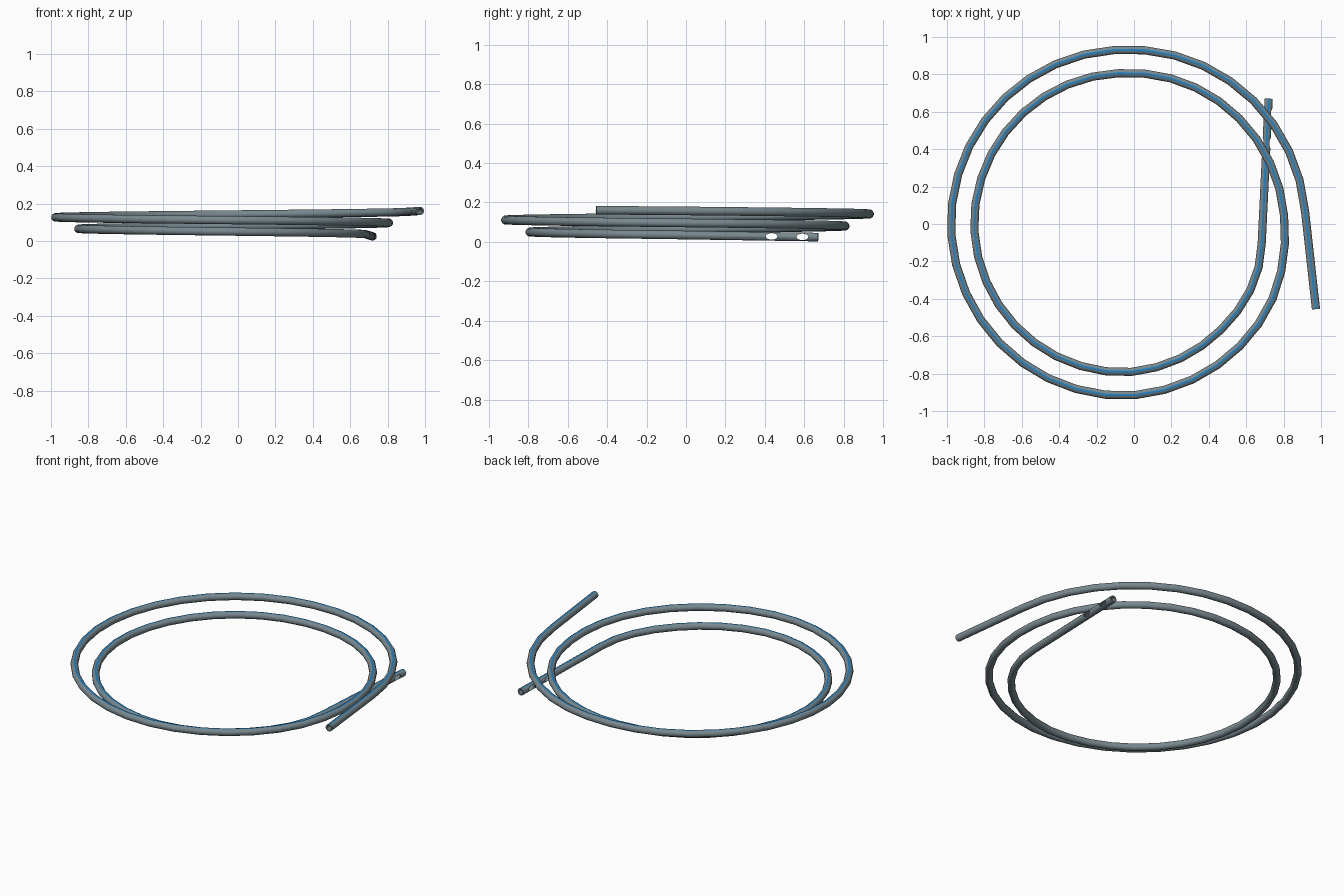
import bpy, bmesh, math
from mathutils import Vector

cube = bpy.data.objects.get("Cube")
if cube:
    bpy.data.objects.remove(cube, do_unlink=True)


def material(name, rgb):
    m = bpy.data.materials.new(name)
    m.use_nodes = True
    m.diffuse_color = (*rgb, 1)
    m.node_tree.nodes["Principled BSDF"].inputs["Base Color"].default_value = (*rgb, 1)
    return m


grey = material("grey_plastic", (0.19, 0.25, 0.275))
blue = material("blue_stripe", (0.02, 0.22, 0.52))

OUTER, INNER, SIDES = 0.0225, 0.015, 12
CENTRE_X = -0.045

# Coil radius at clockwise angles, starting from the +x side
RADII = [(8, 0.735), (22, 0.753), (50, 0.762), (90, 0.793), (180, 0.81),
         (270, 0.807), (360, 0.85), (390, 0.885), (450, 0.918),
         (540, 0.934), (630, 0.932), (680, 0.952), (716, 0.962)]


def coil_point(angle):
    for (a0, r0), (a1, r1) in zip(RADII, RADII[1:]):
        if angle <= a1:
            r = r0 + (r1 - r0) * (angle - a0) / (a1 - a0)
            break
    t = math.radians(angle)
    return Vector((CENTRE_X + r * math.cos(t), -r * math.sin(t), 0.035 + 0.00017 * angle))


# Path: straight tip, two rising turns, straight tail
tip = Vector((0.72, 0.67, 0.0245))
tail = Vector((0.973, -0.455, 0.161))
steps = 71
path = [tip]
path += [coil_point(8 + 708 * i / steps) for i in range(steps + 1)]
path.append(tail)


def ring(bm, i, radius):
    tangent = (path[min(i + 1, len(path) - 1)] - path[max(i - 1, 0)]).normalized()
    side = tangent.cross(Vector((0, 0, 1))).normalized()
    up = side.cross(tangent)
    angles = [2 * math.pi * (k + 0.5) / SIDES for k in range(SIDES)]
    return [bm.verts.new(path[i] + radius * (math.cos(a) * side + math.sin(a) * up))
            for a in angles]


# Hollow tube with a stripe along its upper face
bm = bmesh.new()
outer = [ring(bm, i, OUTER) for i in range(len(path))]
inner = [ring(bm, i, INNER) for i in range(len(path))]
for wall in (outer, inner):
    for a, b in zip(wall, wall[1:]):
        for k in range(SIDES):
            n = (k + 1) % SIDES
            f = bm.faces.new((a[k], a[n], b[n], b[k]))
            if wall is outer and k == SIDES // 4 - 1:
                f.material_index = 1
for end in (0, -1):
    for k in range(SIDES):
        n = (k + 1) % SIDES
        bm.faces.new((outer[end][k], outer[end][n], inner[end][n], inner[end][k]))
bmesh.ops.recalc_face_normals(bm, faces=bm.faces)
mesh = bpy.data.meshes.new("coiled_tube")
bm.to_mesh(mesh)
bm.free()
mesh.materials.append(grey)
mesh.materials.append(blue)
tube = bpy.data.objects.new("coiled_tube", mesh)
bpy.context.collection.objects.link(tube)

# Oval side holes near the tip
for y in (0.59, 0.434):
    p = tip.lerp(path[1], (tip.y - y) / (tip.y - path[1].y))
    bpy.ops.mesh.primitive_cylinder_add(vertices=16, radius=1, depth=0.1, location=p,
                                        rotation=(0, math.pi / 2, 0))
    cutter = bpy.context.object
    cutter.name = "hole_cutter"
    cutter.scale = (0.0165, 0.03, 1)
    cutter.hide_render = True
    cutter.data.materials.append(grey)
    bpy.context.view_layer.objects.active = tube
    mod = tube.modifiers.new("side_hole", "BOOLEAN")
    mod.operation = "DIFFERENCE"
    mod.solver = "EXACT"
    mod.object = cutter
    bpy.ops.object.modifier_apply(modifier=mod.name)
    bpy.data.objects.remove(cutter, do_unlink=True)

bpy.ops.object.select_all(action="DESELECT")
tube.select_set(True)
bpy.context.view_layer.objects.active = tube
bpy.ops.object.shade_smooth_by_angle(angle=math.radians(40))
